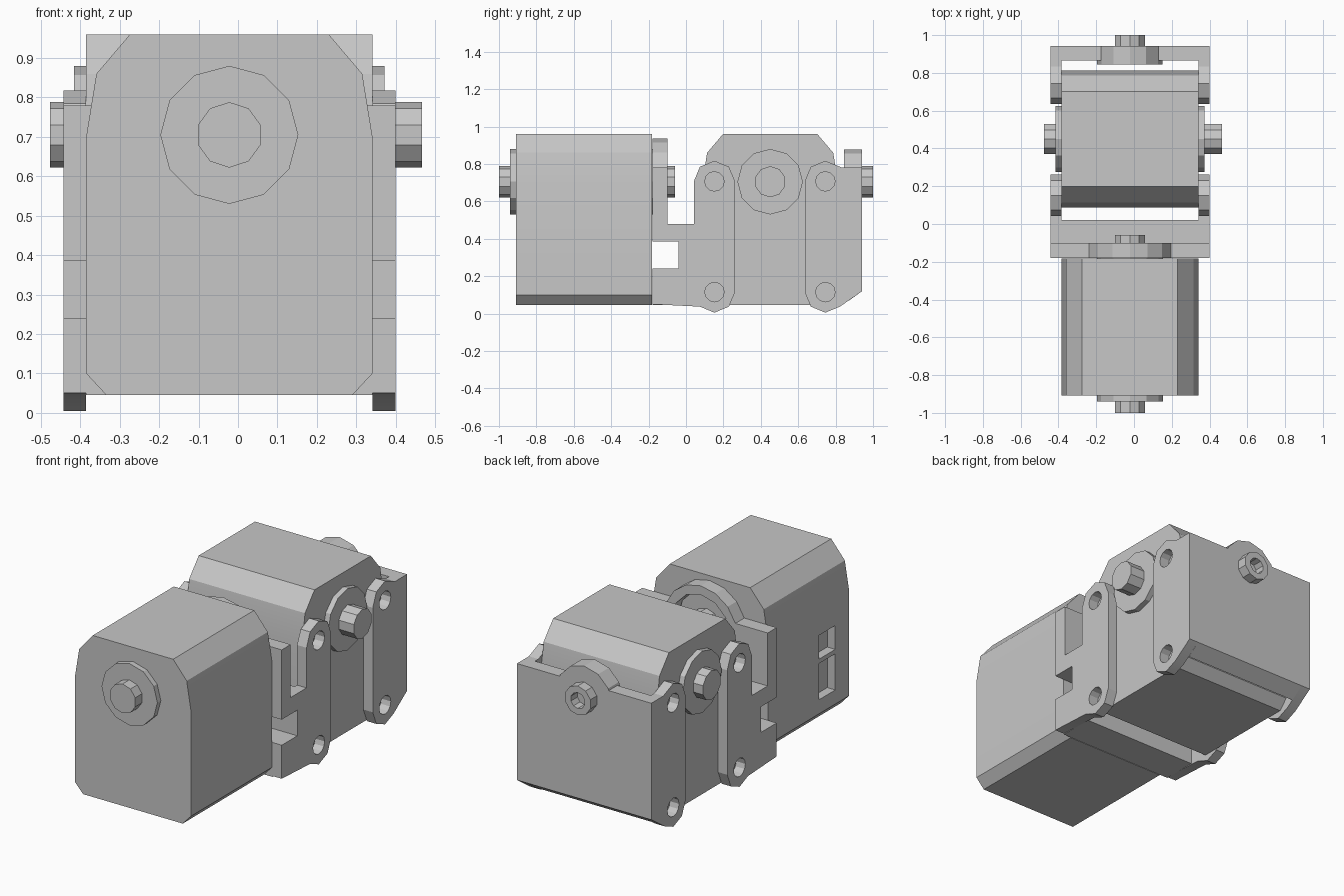
import bpy, bmesh, math
from mathutils import Matrix, Vector

if "Cube" in bpy.data.objects:
    bpy.data.objects.remove(bpy.data.objects["Cube"], do_unlink=True)

CX, AXLE_Z = -0.022, 0.705       # mid-plane and axle height
XL, XR, YF = -0.385, 0.341, -0.18  # inner arm faces, front bracket face

grey = bpy.data.materials.new("plain_grey")
grey.use_nodes = True
grey.diffuse_color = (0.57, 0.57, 0.57, 1)
grey.node_tree.nodes["Principled BSDF"].inputs["Base Color"].default_value = grey.diffuse_color


def arc(cx, cy, r, start, end, steps):
    """Points on an arc, both ends included."""
    angles = [math.radians(start + (end - start) * i / steps) for i in range(steps + 1)]
    return [(cx + r * math.cos(a), cy + r * math.sin(a)) for a in angles]


def ring(cx, cy, r, sides):
    return arc(cx, cy, r, 90, 450, sides)[:-1]


def prism(name, axis, lo, hi, outline, holes=()):
    """Extrude a (y, z) outline along x, or an (x, z) outline along y."""
    curve = bpy.data.curves.new(name + "_outline", "CURVE")
    curve.dimensions, curve.fill_mode, curve.extrude = "2D", "BOTH", (hi - lo) / 2
    for loop in (outline, *holes):
        spline = curve.splines.new("POLY")
        spline.points.add(len(loop) - 1)
        for point, (u, v) in zip(spline.points, loop):
            point.co = (u, v, 0, 1)
        spline.use_cyclic_u = True
    temp = bpy.data.objects.new(name + "_temp", curve)
    bpy.context.collection.objects.link(temp)
    bpy.context.view_layer.update()
    mesh = bpy.data.meshes.new_from_object(temp.evaluated_get(bpy.context.evaluated_depsgraph_get()))
    bpy.data.objects.remove(temp, do_unlink=True)

    mid = (lo + hi) / 2
    bm = bmesh.new()
    bm.from_mesh(mesh)
    for v in bm.verts:
        u, w, d = v.co
        v.co = (mid + d, u, w) if axis == "x" else (u, mid - d, w)
    bmesh.ops.remove_doubles(bm, verts=bm.verts, dist=0.0001)
    bmesh.ops.dissolve_limit(bm, angle_limit=0.01, verts=bm.verts, edges=bm.edges)
    bmesh.ops.recalc_face_normals(bm, faces=bm.faces)
    bm.to_mesh(mesh)
    bm.free()
    mesh.name = name
    mesh.materials.clear()
    mesh.materials.append(grey)
    obj = bpy.data.objects.new(name, mesh)
    bpy.context.collection.objects.link(obj)
    return obj


def box_outline(u0, u1, v0, v1):
    return [(u0, v0), (u1, v0), (u1, v1), (u0, v1)]


def cut(obj, cutter):
    mod = obj.modifiers.new("cut", "BOOLEAN")
    mod.operation, mod.solver, mod.object = "DIFFERENCE", "EXACT", cutter
    bpy.context.view_layer.update()
    mesh = bpy.data.meshes.new_from_object(obj.evaluated_get(bpy.context.evaluated_depsgraph_get()))
    obj.modifiers.clear()
    obj.data = mesh
    bpy.data.objects.remove(cutter, do_unlink=True)


def servo(prefix, y, turn):
    """Motor case with a horn and shaft at each end, and a socket in one side."""
    half = 0.363
    right = [(0.312, 0.045), (half, 0.10), (half, 0.70), (0.337, 0.86), (0.252, 0.96)]
    outline = right + [(-u, v) for u, v in reversed(right)]
    case = prism(prefix + "_case", "y", -half, half, outline)
    for z0, z1 in ((0.18, 0.385), (0.41, 0.545)):
        cut(case, prism("socket_cutter", "x", -0.5, -half + 0.05, box_outline(-0.24, -0.095, z0, z1)))
    parts = [case]
    for end, a, b, c in (("front", -half, -0.394, -0.455), ("back", half, 0.394, 0.488)):
        parts.append(prism(f"{prefix}_{end}_horn", "y", min(a, b), max(a, b), ring(0, AXLE_Z, 0.175, 12)))
        parts.append(prism(f"{prefix}_{end}_shaft", "y", min(b, c), max(b, c), ring(0, AXLE_Z, 0.083, 10)))
    for part in parts:
        part.matrix_world = Matrix.Translation((CX, y, 0)) @ Matrix.Rotation(math.radians(turn), 4, "Z")


servo("front_servo", -0.546, 0)
servo("rear_servo", 0.45, -90)

# Bracket arms: rounded ends with screw holes
TOP, LOW, R = 0.707, 0.115, 0.11
FY, RY = 0.152, 0.745
front_arm = ([(YF, 0.05)] + arc(FY, LOW, R, 225, 360, 3) + arc(FY, TOP, R, 0, 180, 4)
             + [(FY - R, 0.48), (-0.10, 0.48), (-0.10, 0.78), (YF, 0.78),
                (YF, 0.385), (-0.04, 0.385), (-0.04, 0.24), (YF, 0.24)])
rear_arm = (arc(RY, LOW, R, 180, 315, 3) + [(0.942, 0.12), (0.942, 0.78), (0.835, 0.78)]
            + arc(RY, TOP, R, 45, 180, 3))
for side, lo, hi in (("right", -0.442, XL), ("left", XR, 0.40)):
    for name, y, outline in (("front", FY, front_arm), ("rear", RY, rear_arm)):
        holes = [ring(y, z, 0.052, 12) for z in (LOW, TOP)]
        prism(f"{name}_bracket_{side}_arm", "x", lo, hi, outline, holes)

# Front bracket: slotted cross block and collar plate around the horn
block = [(YF, 0.045), (0.02, 0.045), (0.02, 0.48), (YF, 0.48),
         (YF, 0.385), (-0.04, 0.385), (-0.04, 0.24), (YF, 0.24)]
prism("front_bracket_block", "x", XL, XR, block)
collar = [(XL, 0.48), (XR, 0.48), (XR, 0.78)] + arc(CX, AXLE_Z, 0.23, 19, 161, 6) + [(XL, 0.78)]
prism("front_bracket_collar", "y", YF, -0.10, collar, [ring(CX, AXLE_Z, 0.18, 12)])

# Rear bracket: end wall, round pad and hollow boss
prism("rear_bracket_wall", "x", XL, XR, [(0.865, 0.065), (0.942, 0.12), (0.942, 0.78), (0.865, 0.78)])
prism("rear_bracket_pad", "y", 0.845, 0.942, ring(CX, AXLE_Z, 0.173, 12))
prism("rear_bracket_boss", "y", 0.942, 1.0, ring(CX, AXLE_Z, 0.083, 10), [ring(CX, AXLE_Z, 0.045, 10)])

# Soften only the shallow case edges
bpy.ops.object.select_all(action="DESELECT")
for obj in bpy.data.objects:
    if obj.type == "MESH" and obj.data.materials and obj.data.materials[0] == grey:
        obj.select_set(True)
        bpy.context.view_layer.objects.active = obj
bpy.ops.object.shade_smooth_by_angle(angle=math.radians(20))
